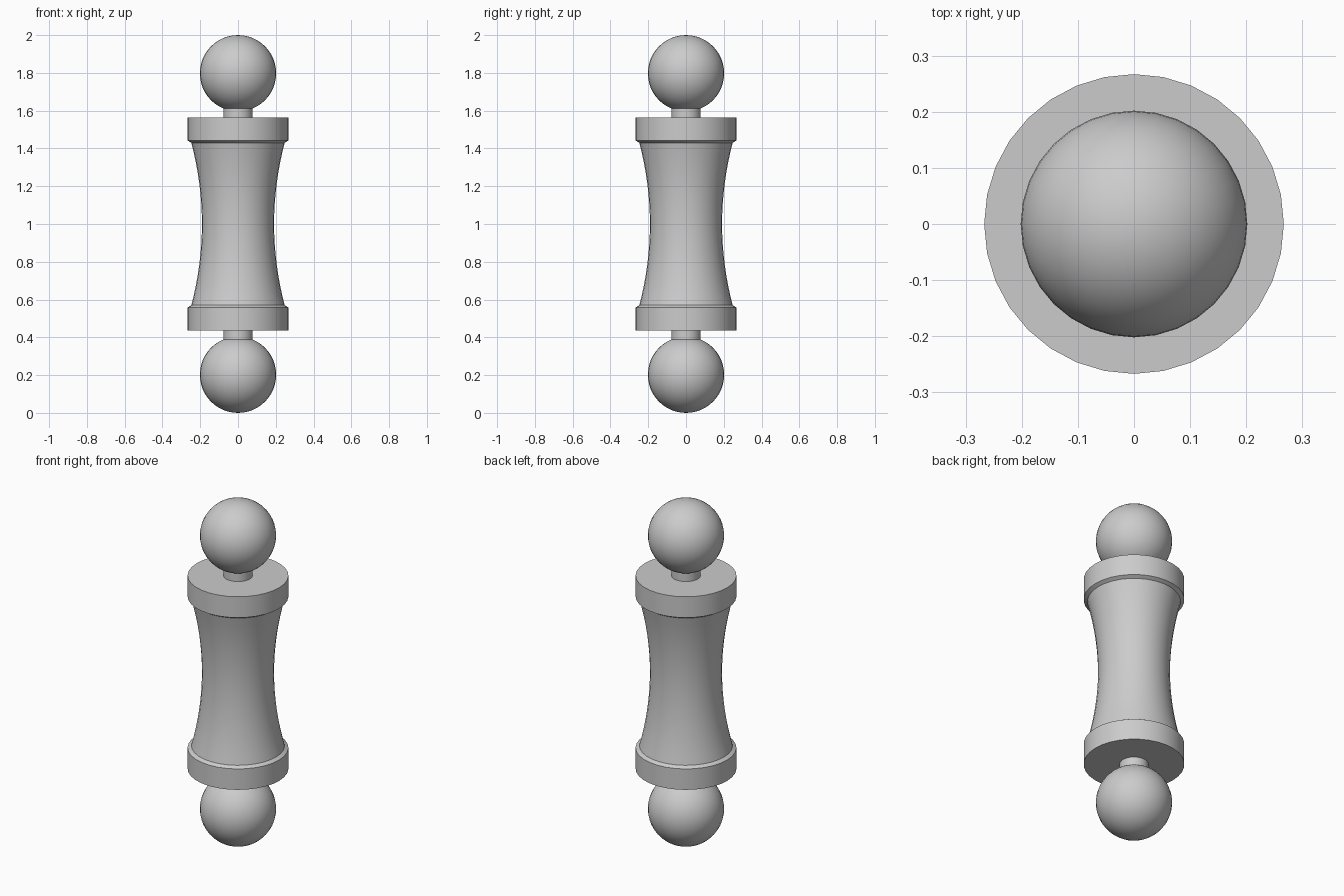
import bpy, bmesh, math

if "Cube" in bpy.data.objects:
    bpy.data.objects.remove(bpy.data.objects["Cube"])

SEGMENTS = 32
MID = 1.0          # height of the mirror plane
BALL_R = 0.202

grey = bpy.data.materials.new("grey")
grey.diffuse_color = (0.6, 0.6, 0.6, 1)
grey.use_nodes = True
grey.node_tree.nodes["Principled BSDF"].inputs["Base Color"].default_value = grey.diffuse_color


def finish(obj, angle=30):
    obj.data.materials.append(grey)
    bpy.ops.object.select_all(action='DESELECT')
    obj.select_set(True)
    bpy.context.view_layer.objects.active = obj
    bpy.ops.object.shade_smooth_by_angle(angle=math.radians(angle))


def lathe(name, profile):
    """Turn (radius, height) points around z; ends at radius 0 close the solid."""
    bm = bmesh.new()
    verts = [bm.verts.new((r, 0, z)) for r, z in profile]
    edges = [bm.edges.new(pair) for pair in zip(verts, verts[1:])]
    bmesh.ops.spin(bm, geom=verts + edges, axis=(0, 0, 1), cent=(0, 0, 0),
                   angle=math.tau, steps=SEGMENTS)
    bmesh.ops.remove_doubles(bm, verts=bm.verts, dist=0.0005)
    bmesh.ops.recalc_face_normals(bm, faces=bm.faces)
    mesh = bpy.data.meshes.new(name)
    bm.to_mesh(mesh)
    bm.free()
    obj = bpy.data.objects.new(name, mesh)
    bpy.context.collection.objects.link(obj)
    finish(obj)
    return obj


# Handle body: waisted grip running into a chamfered collar at each end
HALF, WAIST, FLARE, RINGS = 0.43, 0.191, 0.056, 16
grip = []
for i in range(RINGS + 1):
    t = 2 * i / RINGS - 1
    grip.append((WAIST + FLARE * t * t, MID + HALF * t))
collar = [(0.267, MID + 0.442), (0.267, MID + 0.564), (0, MID + 0.564)]
lower = [(r, 2 * MID - z) for r, z in reversed(collar)]
lathe("grip_and_collars", lower + grip + collar)

# Neck and ball at each end
for label, side in (("upper", 1), ("lower", -1)):
    ends = sorted(MID + side * h for h in (0.56, 0.64))
    lathe(label + "_neck", [(0, ends[0]), (0.077, ends[0]),
                            (0.077, ends[1]), (0, ends[1])])
    bpy.ops.mesh.primitive_uv_sphere_add(
        segments=SEGMENTS, ring_count=24, radius=BALL_R,
        location=(0, 0, MID + side * (1 - BALL_R)))
    ball = bpy.context.object
    ball.name = label + "_ball"
    finish(ball)
